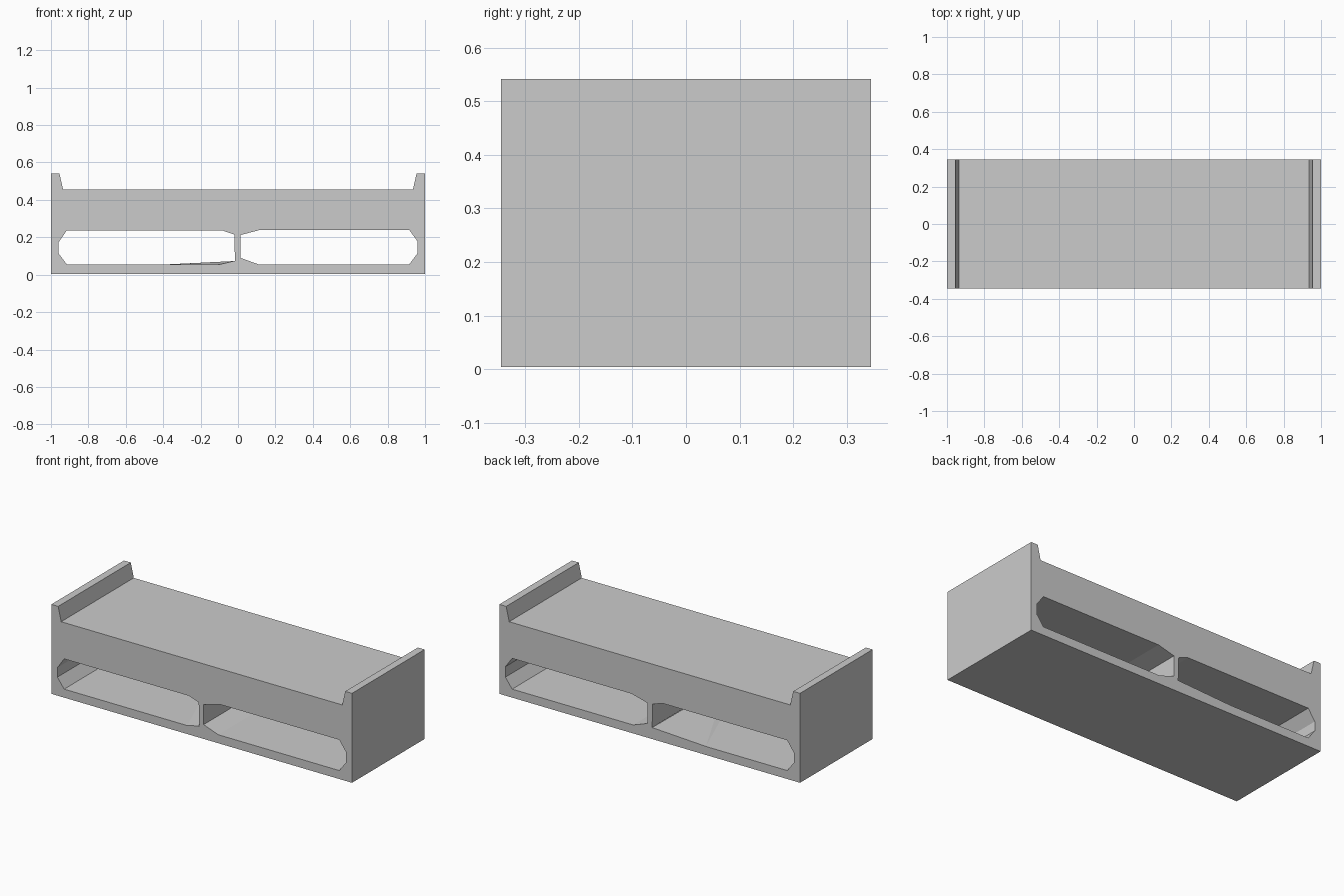
import bpy, bmesh

if "Cube" in bpy.data.objects:
    bpy.data.objects.remove(bpy.data.objects["Cube"])


def prism(name, front, y0, y1, back=None):
    """Loft an (x, z) outline from y0 to y1."""
    back = back or front
    bm = bmesh.new()
    a = [bm.verts.new((x, y0, z)) for x, z in front]
    b = [bm.verts.new((x, y1, z)) for x, z in back]
    bm.faces.new(a)
    bm.faces.new(b[::-1])
    n = len(a)
    for i in range(n):
        j = (i + 1) % n
        bm.faces.new((a[j], a[i], b[i], b[j]))
    bmesh.ops.recalc_face_normals(bm, faces=bm.faces)
    mesh = bpy.data.meshes.new(name)
    bm.to_mesh(mesh)
    bm.free()
    ob = bpy.data.objects.new(name, mesh)
    bpy.context.collection.objects.link(ob)
    return ob


# Body: flat top between two raised, tapered end lips
half = [(1, 0.004), (1, 0.542), (0.955, 0.542), (0.935, 0.455)]
outline = half + [(-x, z) for x, z in reversed(half)]
body = prism("cabinet_body", outline, -0.345, 0.345)

# Open shelf bays with clipped corners, split by a thin central divider
left_top = [(-0.02, 0.215), (-0.085, 0.237), (-0.915, 0.237),
            (-0.96, 0.172), (-0.96, 0.115), (-0.915, 0.055)]
left_front = [(-0.09, 0.055), (-0.016, 0.073)] + left_top
left_back = [(-0.38, 0.055), (-0.016, 0.073)] + left_top
right_front = [(0.11, 0.055), (0.915, 0.055), (0.96, 0.115), (0.96, 0.178),
               (0.915, 0.24), (0.12, 0.24), (0.013, 0.212), (0.013, 0.09)]

for name, front, back in (("left_bay_cutter", left_front, left_back),
                          ("right_bay_cutter", right_front, right_front)):
    cutter = prism(name, front, -0.36, 0.36, back)
    cutter.hide_render = True
    cutter.hide_set(True)
    mod = body.modifiers.new(name, 'BOOLEAN')
    mod.operation = 'DIFFERENCE'
    mod.solver = 'EXACT'
    mod.object = cutter
